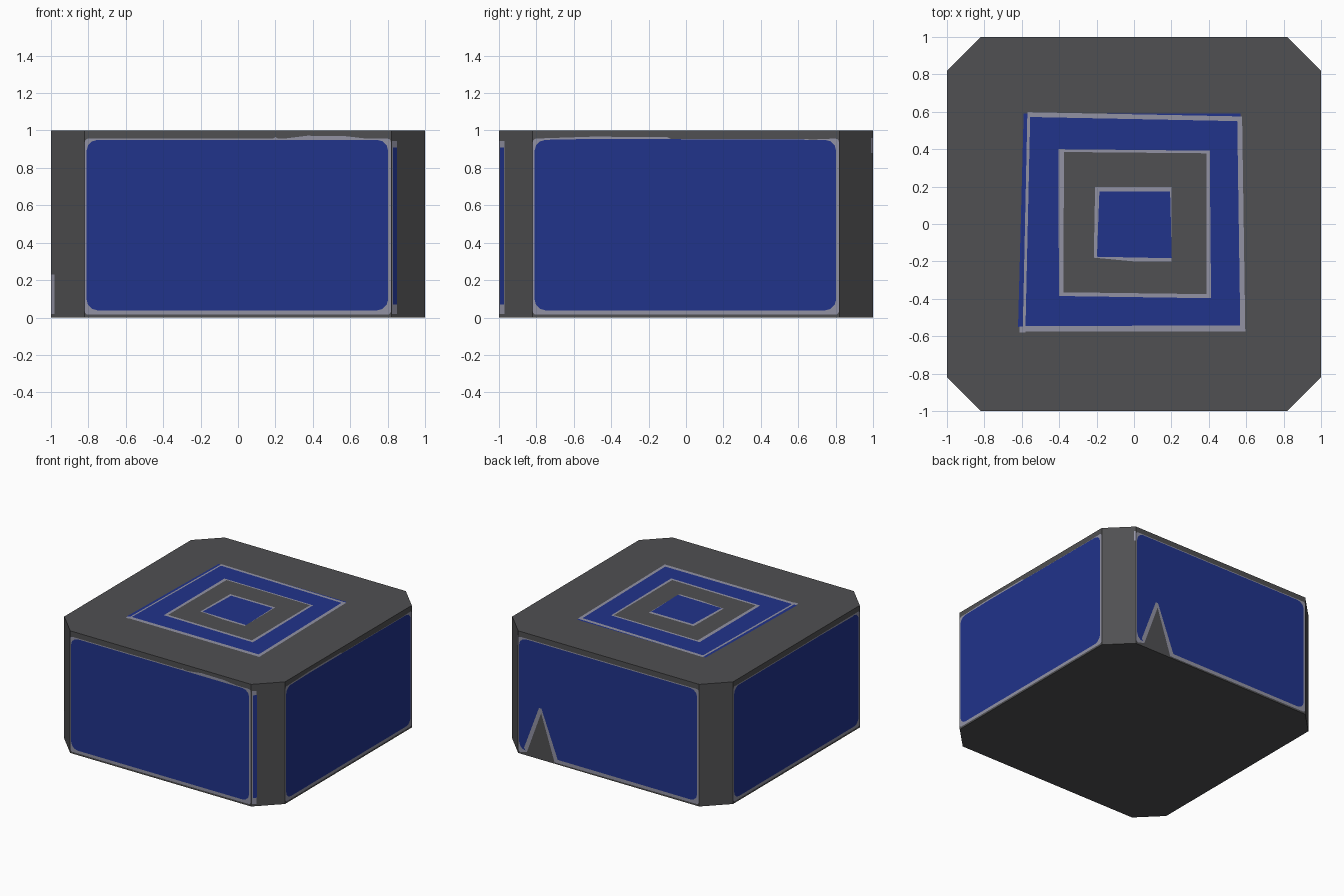
import bpy, bmesh, math
from mathutils import Matrix, Vector

if "Cube" in bpy.data.objects:
    bpy.data.objects.remove(bpy.data.objects["Cube"])


def material(name, rgb):
    m = bpy.data.materials.new(name)
    m.diffuse_color = (*rgb, 1)
    m.use_nodes = True
    m.node_tree.nodes["Principled BSDF"].inputs["Base Color"].default_value = m.diffuse_color
    return m


GREY = material("dark_grey", (0.08, 0.08, 0.084))
BLUE = material("deep_blue", (0.0148, 0.033, 0.26))
LIGHT = material("light_grey", (0.29, 0.29, 0.37))
STEP = 0.0012          # height of one paint layer


def make_object(name, bm, mat):
    mesh = bpy.data.meshes.new(name)
    bm.to_mesh(mesh)
    bm.free()
    mesh.materials.append(mat)
    ob = bpy.data.objects.new(name, mesh)
    bpy.context.collection.objects.link(ob)


def plate(name, pts, mat, place):
    """Thin flat plate; place maps 2D outline points to 3D."""
    bm = bmesh.new()
    f = bm.faces.new([bm.verts.new(place(u, v)) for u, v in pts])
    bmesh.ops.triangulate(bm, faces=[f])
    make_object(name, bm, mat)


def rect(u0, u1, v0, v1):
    return [(u0, v0), (u1, v0), (u1, v1), (u0, v1)]


def panel_outline(u0, u1, v0, v1, r, bottom=(), top=()):
    """Rounded rectangle with notch points on bottom and top (left to right)."""
    def corner(cu, cv, start):
        return [(cu + r * math.cos(math.radians(start + a)),
                 cv + r * math.sin(math.radians(start + a))) for a in (0, 30, 60, 90)]
    return (corner(u0 + r, v0 + r, 180) + list(bottom) + corner(u1 - r, v0 + r, 270)
            + corner(u1 - r, v1 - r, 0) + list(top)[::-1] + corner(u0 + r, v1 - r, 90))


def on_side(turn, layer, dist=1.0):
    """Placement on a side wall, turned counter-clockwise from the front."""
    rot = Matrix.Rotation(math.radians(turn), 3, 'Z')
    return lambda u, v: rot @ Vector((u, -dist - layer * STEP, v))


def on_top(layer):
    return lambda u, v: Vector((u, v, 1 + layer * STEP))


# Body: square block with cut corners
C = 0.82
bm = bmesh.new()
ring = [(-C, -1), (C, -1), (1, -C), (1, C), (C, 1), (-C, 1), (-1, C), (-1, -C)]
base = bm.faces.new([bm.verts.new((x, y, 0)) for x, y in ring])
ext = bmesh.ops.extrude_face_region(bm, geom=[base])
bmesh.ops.translate(bm, vec=(0, 0, 1),
                    verts=[v for v in ext["geom"] if isinstance(v, bmesh.types.BMVert)])
bmesh.ops.recalc_face_normals(bm, faces=bm.faces)
make_object("body", bm, GREY)

# Side panels: (name, turn, light bottom, light top, blue bottom, blue top)
panels = [
    ("front", 0, [], [(-0.68, 0.953), (-0.2, 0.957), (0, 0.825), (0.2, 0.965), (0.22, 0.953),
                      (0.34, 0.953), (0.37, 0.972), (0.57, 0.97), (0.61, 0.953), (0.72, 0.953)],
     [], [(-0.225, 0.95), (0, 0.8), (0.225, 0.95)]),
    ("right", 90, [], [(-0.72, 0.95), (-0.54, 0.927), (-0.5, 0.967), (-0.1, 0.965),
                       (-0.08, 0.955), (0.7, 0.953)],
     [], [(-0.7, 0.94), (-0.53, 0.91), (-0.49, 0.955)]),
    ("back", 180, [(-0.74, 0.03), (-0.61, 0.385), (-0.58, 0.385), (-0.49, 0.012)], [],
     [(-0.765, 0.06), (-0.63, 0.42), (-0.57, 0.42), (-0.46, 0.04)], []),
    ("left", 270, [], [(0.36, 0.953), (0.54, 0.84), (0.68, 0.925), (0.71, 0.953)],
     [], [(0.33, 0.95), (0.55, 0.805), (0.72, 0.945)]),
]
for name, turn, lb, lt, bb, bt in panels:
    plate(name + "_panel_border", panel_outline(-0.82, 0.818, 0.015, 0.957, 0.02, lb, lt),
          LIGHT, on_side(turn, 1))
    plate(name + "_panel", panel_outline(-0.81, 0.803, 0.038, 0.95, 0.06, bb, bt),
          BLUE, on_side(turn, 2))

# Paint slivers on the cut corners
D = (1 + C) / math.sqrt(2)
plate("corner_stripe_edge", rect(-0.122, -0.086, 0.02, 0.945), LIGHT, on_side(45, 1, D))
plate("corner_stripe", rect(-0.116, -0.086, 0.07, 0.91), BLUE, on_side(45, 2, D))
plate("front_left_corner_mark", rect(-0.127, -0.1, 0.02, 0.23), LIGHT, on_side(-45, 1, D))
plate("back_right_corner_mark", rect(0.112, 0.127, 0.88, 0.96), LIGHT, on_side(135, 1, D))

# Top: nested squares, each layer slightly above the previous one
top_layers = [
    ("top_outer_fringe", BLUE, [(-0.62, -0.55), (0.57, -0.55), (0.57, 0.59), (-0.59, 0.59)]),
    ("top_outer_border", LIGHT, [(-0.595, -0.575), (0.595, -0.575), (0.578, 0.575), (-0.57, 0.598)]),
    ("top_blue_ring", BLUE, [(-0.58, -0.545), (0.568, -0.543), (0.552, 0.55), (-0.555, 0.572)]),
    ("top_inner_border", LIGHT, [(-0.402, -0.385), (0.412, -0.397), (0.405, 0.392), (-0.403, 0.4)]),
    ("top_grey_square", GREY, [(-0.378, -0.365), (0.388, -0.375), (0.388, 0.378), (-0.374, 0.385)]),
    ("top_centre_border", LIGHT, [(-0.215, -0.18), (0.0, -0.2), (0.2, -0.2), (0.2, 0.197), (-0.208, 0.197)]),
    ("top_centre_square", BLUE, [(-0.198, -0.175), (0.202, -0.183), (0.193, 0.175), (-0.185, 0.175)]),
]
for i, (name, mat, pts) in enumerate(top_layers):
    plate(name, pts, mat, on_top(i + 1))
# Small fringe corner where the outer border runs past the blue
plate("top_outer_corner", rect(-0.612, -0.58, -0.58, -0.548), LIGHT, on_top(2))
